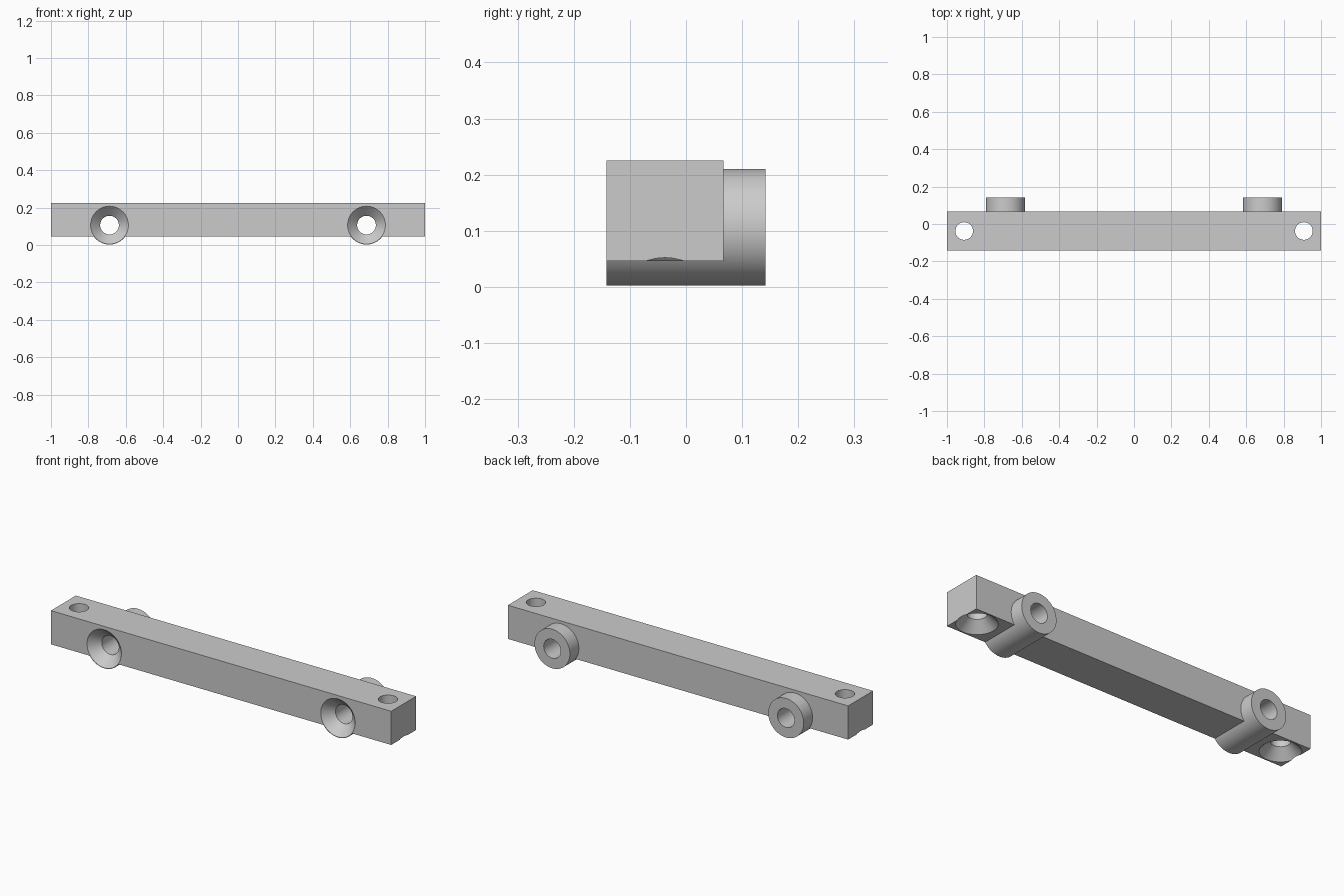
import bpy
import bmesh
from math import cos, sin, tau, radians
from mathutils import Matrix

if "Cube" in bpy.data.objects:
    bpy.data.objects.remove(bpy.data.objects["Cube"])

FRONT, BACK, BOSS_BACK = -0.142, 0.067, 0.142
BOTTOM, TOP = 0.046, 0.225
BOSS_X, BOSS_Z, BOSS_R = 0.687, 0.106, 0.104
HOLE_X, HOLE_Y = 0.908, (FRONT + BACK) / 2
SEGMENTS = 64

grey = bpy.data.materials.new("grey_metal")
grey.use_nodes = True
grey.diffuse_color = (0.6, 0.6, 0.6, 1)
grey.node_tree.nodes["Principled BSDF"].inputs["Base Color"].default_value = (0.6, 0.6, 0.6, 1)


def add_object(name, bm):
    bmesh.ops.recalc_face_normals(bm, faces=bm.faces)
    mesh = bpy.data.meshes.new(name)
    bm.to_mesh(mesh)
    bm.free()
    mesh.materials.append(grey)
    obj = bpy.data.objects.new(name, mesh)
    bpy.context.collection.objects.link(obj)
    return obj


def lathe(name, profile, location, along_y=False):
    """Closed solid turned from (radius, height) pairs, about z or +y."""
    bm = bmesh.new()
    rings = [[bm.verts.new((r * cos(tau * i / SEGMENTS), r * sin(tau * i / SEGMENTS), h))
              for i in range(SEGMENTS)] for r, h in profile]
    for low, high in zip(rings, rings[1:]):
        for i in range(SEGMENTS):
            j = (i + 1) % SEGMENTS
            bm.faces.new((low[i], low[j], high[j], high[i]))
    bm.faces.new(rings[0])
    bm.faces.new(rings[-1])
    turn = Matrix.Rotation(radians(-90 if along_y else 0), 4, 'X')
    bm.transform(Matrix.Translation(location) @ turn)
    return add_object(name, bm)


def combine(target, tool, operation):
    tool.hide_render = True
    mod = target.modifiers.new(tool.name, 'BOOLEAN')
    mod.operation = operation
    mod.solver = 'EXACT'
    mod.object = tool
    bpy.ops.object.modifier_apply(modifier=mod.name)
    bpy.data.objects.remove(tool)


# Rectangular bar
bm = bmesh.new()
bmesh.ops.create_cube(bm, size=1)
bm.transform(Matrix.Translation((0, HOLE_Y, (BOTTOM + TOP) / 2))
             @ Matrix.Diagonal((2, BACK - FRONT, TOP - BOTTOM, 1)))
bar = add_object("mounting_bar", bm)
bpy.context.view_layer.objects.active = bar
bar.select_set(True)

# Round bosses running through the bar and out at the back
for side in (-1, 1):
    boss = lathe("boss", [(BOSS_R, 0), (BOSS_R, BOSS_BACK - FRONT)],
                 (side * BOSS_X, FRONT, BOSS_Z), along_y=True)
    combine(bar, boss, 'UNION')


# Countersunk screw holes: wide end at height zero, slightly overshooting
def screw_profile(wide, narrow):
    over = 0.02
    return [(wide + over, -over), (narrow, wide - narrow), (narrow, 0.4)]


for side in (-1, 1):
    front_hole = lathe("front_hole", screw_profile(0.101, 0.05),
                       (side * BOSS_X, FRONT, BOSS_Z), along_y=True)
    combine(bar, front_hole, 'DIFFERENCE')
    end_hole = lathe("end_hole", screw_profile(0.098, 0.047),
                     (side * HOLE_X, HOLE_Y, BOTTOM))
    combine(bar, end_hole, 'DIFFERENCE')

bpy.ops.object.shade_smooth_by_angle(angle=radians(30))
